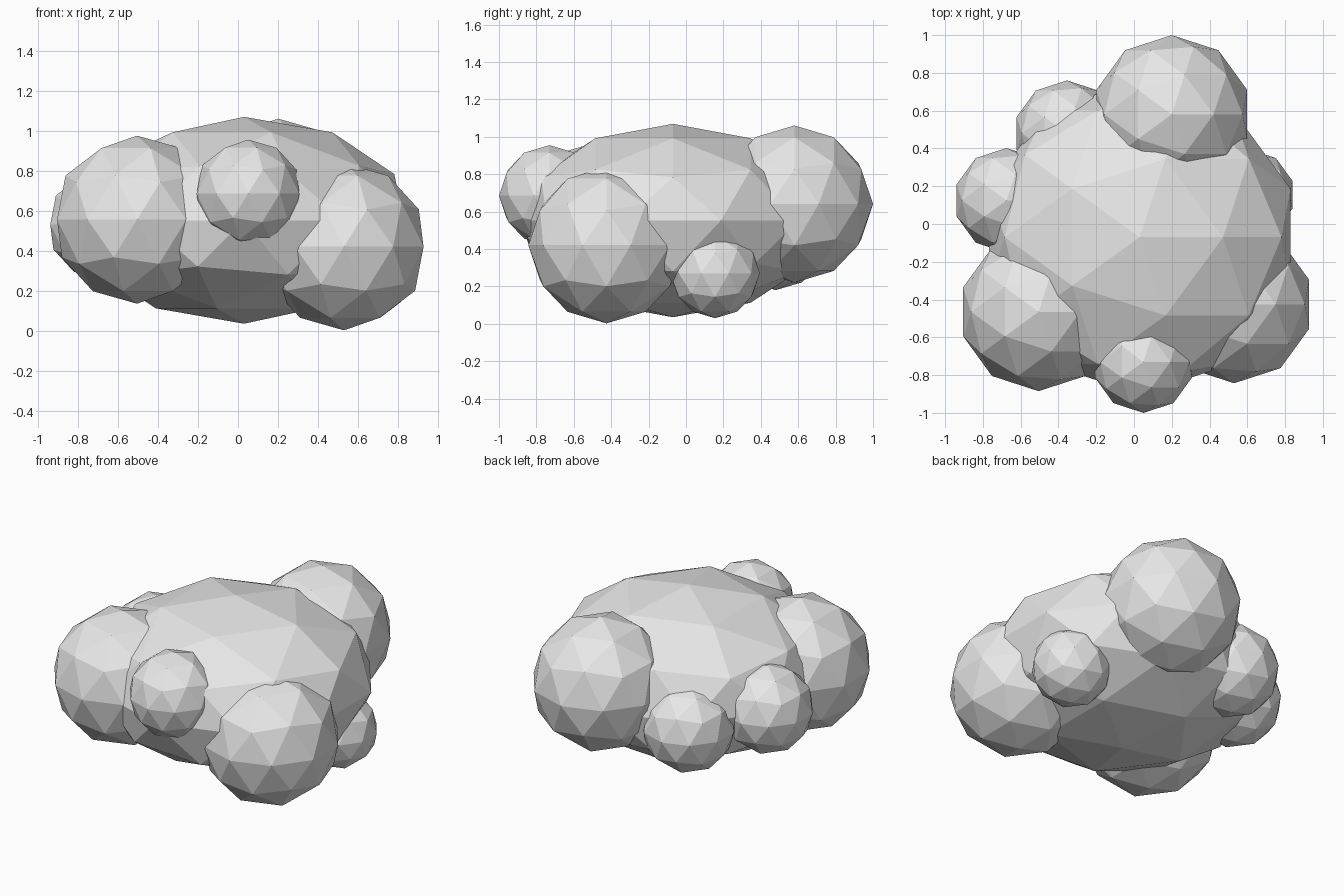
import bpy

cube = bpy.data.objects.get("Cube")
if cube:
    bpy.data.objects.remove(cube, do_unlink=True)

# One plain light grey for the whole cloud
grey = bpy.data.materials.new("light_grey")
grey.use_nodes = True
colour = (0.8, 0.8, 0.8, 1)
grey.diffuse_color = colour
grey.node_tree.nodes["Principled BSDF"].inputs["Base Color"].default_value = colour


def puff(name, centre, size):
    """Flat-shaded, low-poly ball; size is a radius for each axis."""
    bpy.ops.mesh.primitive_ico_sphere_add(subdivisions=2, radius=1, location=centre)
    ball = bpy.context.object
    ball.name = name
    ball.scale = size
    bpy.ops.object.transform_apply(location=False, rotation=False, scale=True)
    bpy.ops.object.shade_flat()
    ball.data.materials.append(grey)


# Wide flattened body of the cloud
puff("cloud_body", (0.03, -0.07, 0.552), (0.84, 0.83, 0.517))

# Round puffs around the rim: name, centre, radius
puffs = [
    ("front_left_puff", (0.53, -0.425, 0.42), 0.418),
    ("front_right_puff", (-0.505, -0.465, 0.555), 0.42),
    ("front_middle_puff", (0.05, -0.73, 0.685), 0.27),
    ("back_puff", (0.2, 0.58, 0.64), 0.42),
    ("back_right_puff", (-0.355, 0.48, 0.46), 0.28),
    ("right_side_puff", (-0.675, 0.125, 0.53), 0.277),
    ("left_side_puff", (0.61, 0.155, 0.27), 0.24),
]
for name, centre, radius in puffs:
    puff(name, centre, (radius,) * 3)
